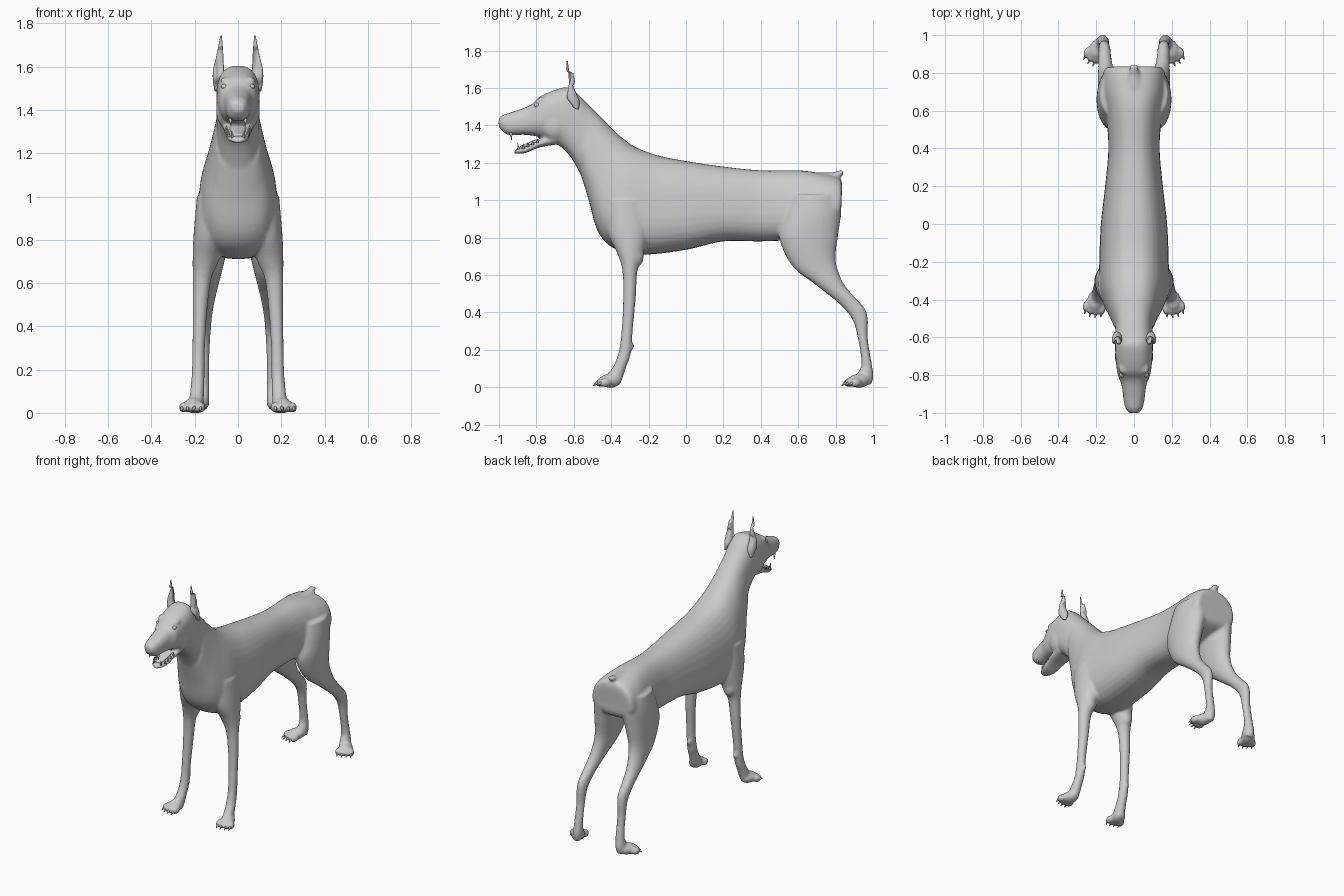
import bpy, bmesh, math
from mathutils import Matrix, Vector

default_cube = bpy.data.objects.get("Cube")
if default_cube:
    bpy.data.objects.remove(default_cube)

grey = bpy.data.materials.new("plain grey")
grey.use_nodes = True
grey.diffuse_color = (0.6, 0.6, 0.6, 1)
grey.node_tree.nodes["Principled BSDF"].inputs["Base Color"].default_value = grey.diffuse_color


def spline(values, t):
    """Catmull-Rom interpolation through a list of tuples."""
    last = len(values) - 1
    i = min(int(t), last - 1)
    f = t - i
    a, b, c, d = (Vector(values[max(0, min(last, i + k))]) for k in (-1, 0, 1, 2))
    return b + (c - a) * f / 2 + (a * 2 - b * 5 + c * 4 - d) * f**2 / 2 + (b * 3 - a - c * 3 + d) * f**3 / 2


def power(value, exponent):
    return math.copysign(abs(value) ** exponent, value)


def loft(bm, sections, side=1, square=2, taper=0, steps=5, segments=32):
    """Skin rings given as (y, z) of one edge, (y, z) of the other, centre x, half width."""
    rings = []
    for n in range((len(sections) - 1) * steps + 1):
        y1, z1, y2, z2, x, width = spline(sections, n / steps)
        ring = []
        for k in range(segments):
            angle = math.tau * k / segments
            c = power(math.cos(angle), 2 / square)
            s = power(math.sin(angle), 2 / square) * (1 - taper * c)
            ring.append(bm.verts.new((side * (x + s * width),
                                      (y1 + y2 + c * (y1 - y2)) / 2,
                                      (z1 + z2 + c * (z1 - z2)) / 2)))
        rings.append(ring)
    for a, b in zip(rings, rings[1:]):
        for k in range(segments):
            j = (k + 1) % segments
            bm.faces.new((a[k], a[j], b[j], b[k]))
    bm.faces.new(rings[0])
    bm.faces.new(rings[-1])


def ball(bm, centre, size, turn=0.0):
    matrix = Matrix.LocRotScale(Vector(centre), Matrix.Rotation(turn, 3, "Z"), Vector(size))
    bmesh.ops.create_uvsphere(bm, u_segments=16, v_segments=10, radius=1, matrix=matrix)


def spike(bm, base, tip, radius):
    base, tip = Vector(base), Vector(tip)
    aim = (tip - base).to_track_quat("Z", "Y").to_matrix().to_4x4()
    bmesh.ops.create_cone(bm, cap_ends=True, segments=10, radius1=radius, radius2=radius / 8,
                          depth=(tip - base).length,
                          matrix=Matrix.Translation((base + tip) / 2) @ aim)


def finish(bm, name, fuse=False):
    bmesh.ops.recalc_face_normals(bm, faces=bm.faces)
    mesh = bpy.data.meshes.new(name)
    bm.to_mesh(mesh)
    bm.free()
    mesh.materials.append(grey)
    mesh.shade_smooth()
    obj = bpy.data.objects.new(name, mesh)
    bpy.context.collection.objects.link(obj)
    if fuse:
        remesh = obj.modifiers.new("fuse", "REMESH")
        remesh.mode = "VOXEL"
        remesh.voxel_size = 0.009
        remesh.use_smooth_shade = True
        relax = obj.modifiers.new("relax", "SMOOTH")
        relax.factor = 0.5
        relax.iterations = 6
    return obj


# Torso, neck and skull: top edge, bottom edge, centre, half width
torso = [
    (.835, 1.07, .83, .97, 0, .11), (.82, 1.12, .815, .88, 0, .155),
    (.72, 1.145, .7, .83, 0, .165), (.6, 1.16, .56, .79, 0, .145),
    (.4, 1.16, .4, .78, 0, .133), (.2, 1.18, .2, .78, 0, .15),
    (0, 1.21, 0, .735, 0, .172), (-.15, 1.24, -.22, .71, 0, .18),
    (-.27, 1.285, -.38, .74, 0, .18), (-.36, 1.35, -.47, .83, 0, .155),
    (-.44, 1.43, -.52, 1, 0, .125), (-.52, 1.51, -.56, 1.13, 0, .103)]
head = [
    (-.44, 1.43, -.52, 1.04, 0, .11), (-.52, 1.51, -.56, 1.13, 0, .1),
    (-.58, 1.57, -.62, 1.235, 0, .1), (-.63, 1.605, -.69, 1.3, 0, .1),
    (-.7, 1.59, -.76, 1.33, 0, .096), (-.78, 1.555, -.82, 1.345, 0, .085),
    (-.83, 1.51, -.87, 1.35, 0, .066), (-.92, 1.475, -.93, 1.348, 0, .056),
    (-.98, 1.455, -.965, 1.355, 0, .046), (-1.003, 1.43, -1, 1.39, 0, .025)]
jaw = [(-.68, 1.37, -.68, 1.3, 0, .075), (-.78, 1.325, -.785, 1.282, 0, .065),
       (-.85, 1.29, -.86, 1.252, 0, .053), (-.91, 1.275, -.92, 1.25, 0, .034)]
tail = [(.72, 1.15, .72, 1.08, 0, .05), (.78, 1.15, .79, 1.105, 0, .033),
        (.815, 1.158, .825, 1.125, 0, .025), (.836, 1.163, .846, 1.14, 0, .02)]

# Limbs: front edge, back edge, centre, half width
front_leg = [
    (-.44, 1, -.2, 1, .11, .08), (-.42, .83, -.2, .83, .13, .075),
    (-.365, .71, -.235, .69, .15, .06), (-.34, .62, -.26, .62, .166, .043),
    (-.336, .48, -.268, .48, .175, .034), (-.345, .3, -.285, .3, .182, .029),
    (-.36, .19, -.295, .18, .184, .03), (-.385, .12, -.322, .1, .188, .032),
    (-.42, .07, -.345, .03, .193, .035)]
hind_leg = [
    (.56, 1.03, .815, 1.03, .095, .085), (.515, .9, .83, .94, .105, .09),
    (.5, .79, .815, .82, .118, .08), (.57, .645, .8, .68, .132, .06),
    (.69, .55, .84, .56, .145, .046), (.82, .445, .9, .485, .153, .036),
    (.89, .36, .967, .4, .157, .031), (.921, .25, .972, .26, .16, .028),
    (.938, .13, .993, .13, .162, .029), (.92, .08, 1.002, .06, .166, .034),
    (.9, .05, .99, .01, .17, .035)]

body = bmesh.new()
claws = bmesh.new()
loft(body, torso, square=2.5, taper=.14)
loft(body, head, square=2.5)
loft(body, jaw, square=2.5)
loft(body, tail)

for side in (1, -1):
    loft(body, front_leg, side)
    loft(body, hind_leg, side)
    # Elbow, dew pad, cheek and brow swellings
    ball(body, (side * .155, -.27, .7), (.045, .045, .06))
    ball(body, (side * .18, -.297, .22), (.017, .021, .024))
    ball(body, (side * .06, -.7, 1.4), (.042, .07, .08))
    ball(body, (side * .055, -.765, 1.535), (.027, .03, .018))

    # Paws with four toes and a claw each
    for x, y, turn in ((.203, -.405, .2), (.192, .925, .45)):
        forward = Vector((side * math.sin(turn), -math.cos(turn), 0))
        across = Vector((math.cos(turn), side * math.sin(turn), 0))
        heart = Vector((side * x, y, .035))
        ball(body, heart, (.046, .062, .037), side * turn)
        for slot in (-1.5, -.5, .5, 1.5):
            reach = .052 - .009 * abs(slot)
            toe = heart + across * slot * .029 + forward * reach
            toe.z = .025
            ball(body, toe, (.0185, .032, .025), side * turn)
            spike(claws, toe + forward * .02, toe + forward * .045 - Vector((0, 0, .017)), .009)

finish(body, "body", fuse=True)
finish(claws, "claws")

# Upright cropped ears, cupped towards the front
ear_profile = [
    (-.6, 1.495, -.575, 1.485, .1, .008), (-.645, 1.545, -.57, 1.53, .09, .026),
    (-.64, 1.59, -.59, 1.58, .09, .025), (-.637, 1.64, -.612, 1.635, .085, .018),
    (-.638, 1.69, -.624, 1.69, .081, .011), (-.638, 1.745, -.632, 1.745, .078, .003)]
for side, label in ((1, "left"), (-1, "right")):
    ear = bmesh.new()
    loft(ear, ear_profile, side, segments=20)
    for v in ear.verts:
        middle = side * .087
        if v.co.y < -.61 and v.co.z < 1.68:
            v.co.y += .02 * max(0, 1 - (abs(v.co.x - middle) / .02) ** 2)
    finish(ear, label + "_ear")

    eye = bmesh.new()
    ball(eye, (side * .064, -.797, 1.508), (.014, .015, .012))
    finish(eye, label + "_eye")

# Nose pad with raised nostril wings
nose = bmesh.new()
ball(nose, (0, -.975, 1.428), (.03, .026, .024))
for side in (1, -1):
    ball(nose, (side * .021, -.975, 1.425), (.014, .02, .014))
finish(nose, "nose")

# Tongue and teeth
tongue = bmesh.new()
loft(tongue, [(-.74, 1.345, -.74, 1.32, 0, .04), (-.82, 1.318, -.82, 1.295, 0, .036),
              (-.89, 1.288, -.89, 1.27, 0, .022)], segments=16)
finish(tongue, "tongue")

teeth = bmesh.new()
for side in (1, -1):
    spike(teeth, (side * .026, -.895, 1.268), (side * .029, -.9, 1.305), .008)
    spike(teeth, (side * .035, -.935, 1.36), (side * .033, -.933, 1.322), .008)
    for k in range(4):
        spike(teeth, (side * (.042 + .004 * k), -.87 + .025 * k, 1.275 + .01 * k),
              (side * (.042 + .004 * k), -.87 + .025 * k, 1.303 + .009 * k), .008)
finish(teeth, "teeth")
